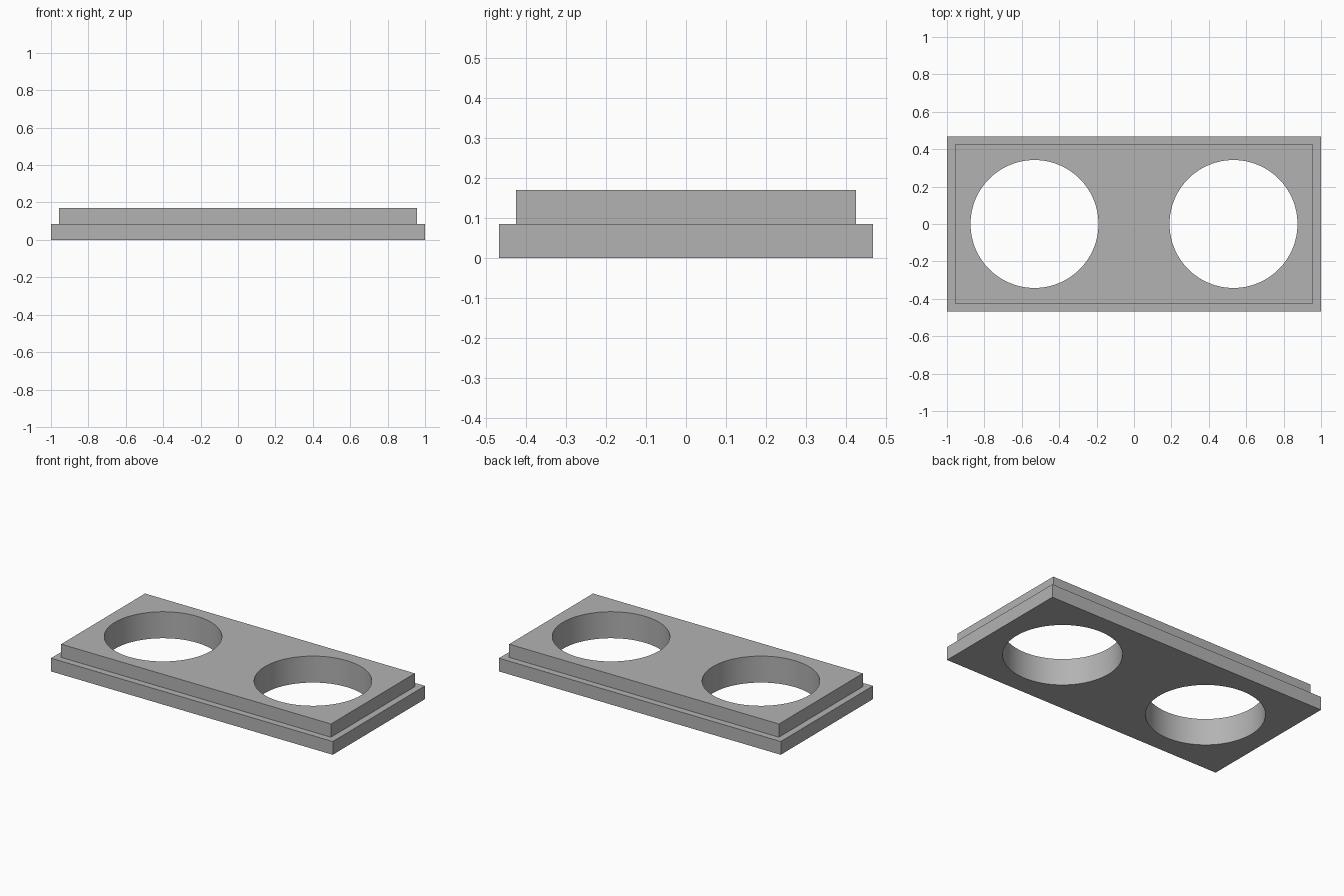
import bpy
import bmesh

# Remove the default cube
default = bpy.data.objects.get("Cube")
if default:
    bpy.data.objects.remove(default, do_unlink=True)

WIDTH, DEPTH, STEP = 2.0, 0.935, 0.085
LEDGE = 0.0425
HOLE_X, HOLE_RADIUS = 0.532, 0.342

# Plain grey material
grey = bpy.data.materials.new("grey")
grey.use_nodes = True
colour = (0.45, 0.45, 0.45, 1.0)
grey.diffuse_color = colour
grey.node_tree.nodes["Principled BSDF"].inputs["Base Color"].default_value = colour

# Stepped plate: a slab whose top is inset and raised
bm = bmesh.new()
bmesh.ops.create_cube(bm, size=1)
for v in bm.verts:
    v.co = (v.co.x * WIDTH, v.co.y * DEPTH, (v.co.z + 0.5) * STEP)
bm.normal_update()
top = max(bm.faces, key=lambda f: f.calc_center_median().z)
bmesh.ops.inset_region(bm, faces=[top], thickness=LEDGE, use_even_offset=True)
raised = bmesh.ops.extrude_face_region(bm, geom=[top])["geom"]
bmesh.ops.translate(bm, vec=(0, 0, STEP),
                    verts=[g for g in raised if isinstance(g, bmesh.types.BMVert)])
if top.is_valid:
    bmesh.ops.delete(bm, geom=[top], context="FACES_ONLY")
bmesh.ops.recalc_face_normals(bm, faces=bm.faces)
mesh = bpy.data.meshes.new("stepped_plate")
bm.to_mesh(mesh)
bm.free()
mesh.materials.append(grey)
plate = bpy.data.objects.new("stepped_plate", mesh)
bpy.context.collection.objects.link(plate)

# Two round through holes
for side in (-1, 1):
    bpy.ops.mesh.primitive_cylinder_add(vertices=96, radius=HOLE_RADIUS, depth=1,
                                        location=(side * HOLE_X, 0, STEP))
    cutter = bpy.context.object
    cutter.name = "hole_cutter"
    cutter.hide_render = True
    cutter.data.materials.append(grey)
    cut = plate.modifiers.new("round_hole", "BOOLEAN")
    cut.operation = "DIFFERENCE"
    cut.solver = "EXACT"
    cut.object = cutter
    bpy.ops.object.select_all(action="DESELECT")
    plate.select_set(True)
    bpy.context.view_layer.objects.active = plate
    bpy.ops.object.modifier_apply(modifier=cut.name)
    bpy.data.objects.remove(cutter, do_unlink=True)

# Smooth hole walls, crisp edges
bpy.ops.object.shade_smooth_by_angle()
